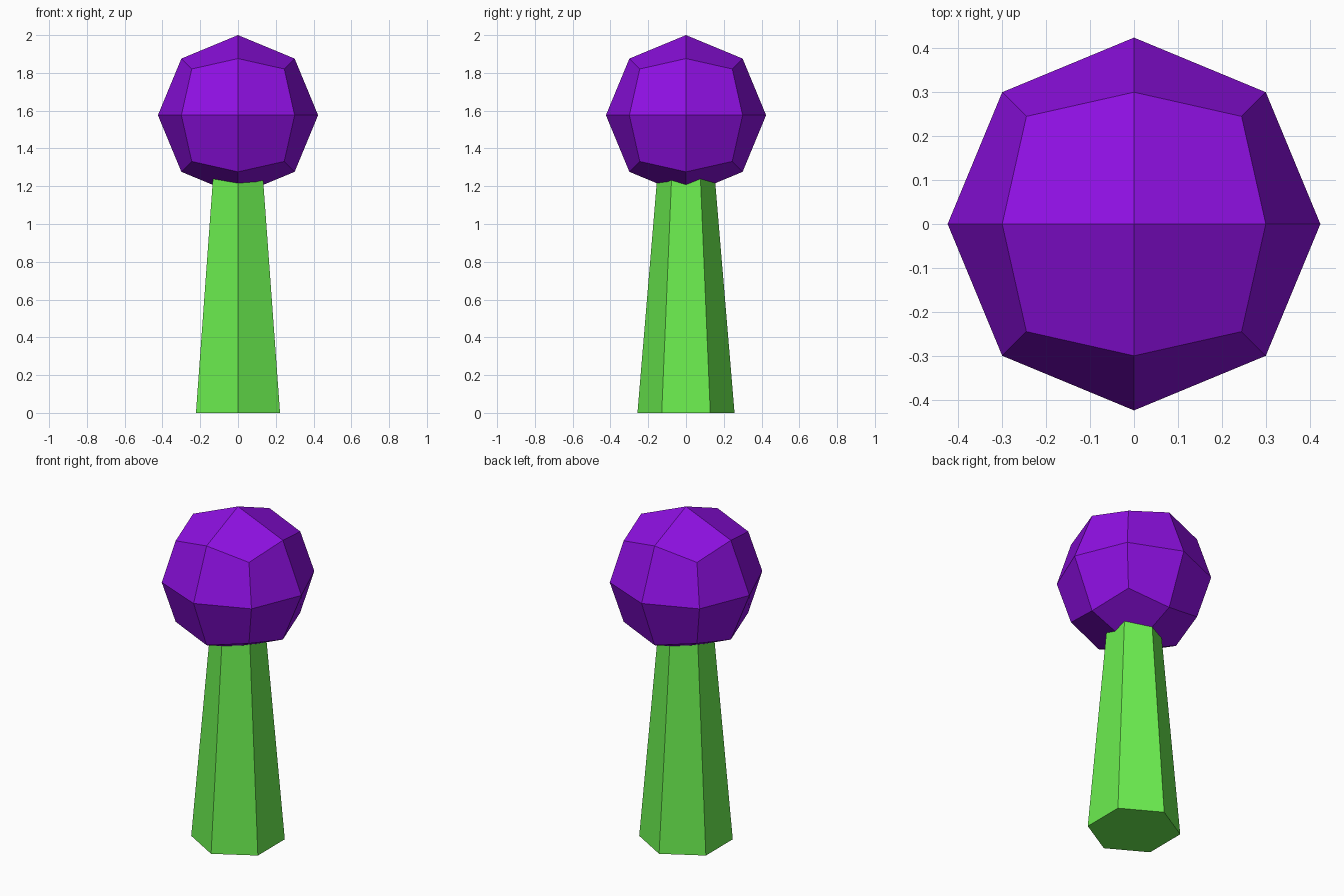
import bpy, bmesh
from mathutils import Matrix, Vector

if "Cube" in bpy.data.objects:
    bpy.data.objects.remove(bpy.data.objects["Cube"])


def add_object(name, bm, color):
    bmesh.ops.recalc_face_normals(bm, faces=bm.faces)
    mesh = bpy.data.meshes.new(name)
    bm.to_mesh(mesh)
    bm.free()
    mat = bpy.data.materials.new(name + "_color")
    mat.diffuse_color = color
    mat.use_nodes = True
    mat.node_tree.nodes["Principled BSDF"].inputs["Base Color"].default_value = mat.diffuse_color
    mesh.materials.append(mat)
    obj = bpy.data.objects.new(name, mesh)
    bpy.context.collection.objects.link(obj)
    return obj


# Tapered six-sided trunk, corners on the y axis, top sunk into the crown
TRUNK_TOP = 1.3
bm = bmesh.new()
bmesh.ops.create_cone(bm, cap_ends=True, segments=6, radius1=0.257, radius2=0.148,
                      depth=TRUNK_TOP, matrix=Matrix.Translation((0, 0, TRUNK_TOP / 2)))
add_object("trunk", bm, (0.147, 0.85, 0.078, 1))

# Crown: cube divided once and pushed out to a sphere
RADIUS = 0.424
bm = bmesh.new()
bmesh.ops.create_cube(bm, size=1)
bmesh.ops.subdivide_edges(bm, edges=bm.edges[:], cuts=1, use_grid_fill=True)
for v in bm.verts:
    v.co = v.co.normalized() * RADIUS + Vector((0, 0, 2 - RADIUS))
add_object("crown", bm, (0.27, 0.005, 0.76, 1))
